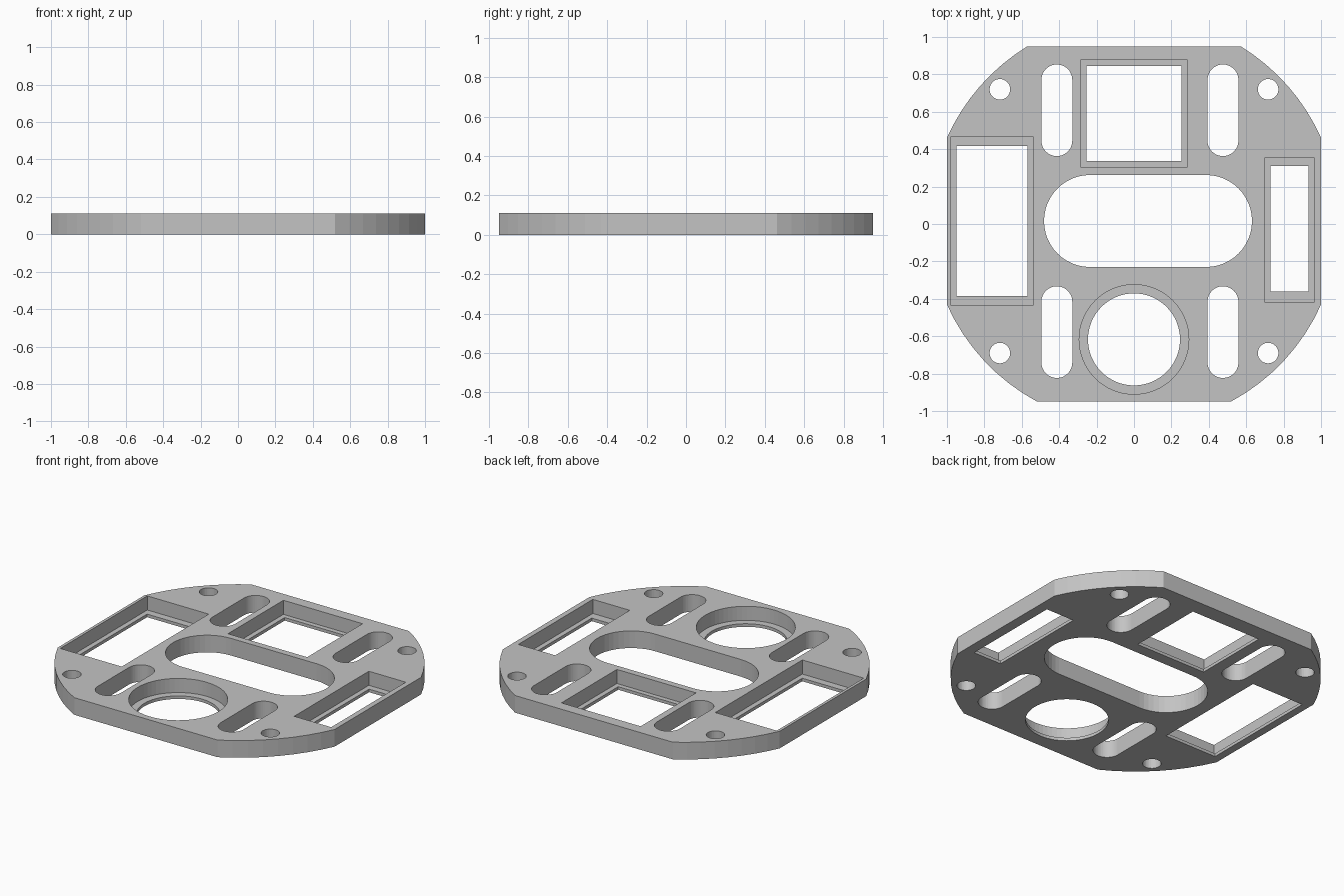
import bpy
import bmesh
from math import sin, cos, acos, asin, pi

HEIGHT = 0.112   # plate thickness
LIP = 0.02       # height of the ledge inside each recess
CY = 0.015       # centre line of the rounded outline
RADIUS = 1.095
HALF_Y = 0.95

cube = bpy.data.objects.get("Cube")
if cube:
    bpy.data.objects.remove(cube, do_unlink=True)

grey = bpy.data.materials.new("plate grey")
grey.use_nodes = True
colour = (0.55, 0.55, 0.55, 1)
grey.diffuse_color = colour
grey.node_tree.nodes["Principled BSDF"].inputs["Base Color"].default_value = colour


def arc(cx, cy, r, start, end, steps):
    """Points along an arc, both ends included."""
    angles = [start + (end - start) * i / steps for i in range(steps + 1)]
    return [(cx + r * cos(a), cy + r * sin(a)) for a in angles]


def circle(cx, cy, r, steps=48):
    return arc(cx, cy, r, 0, 2 * pi, steps)[:-1]


def rectangle(x0, x1, y0, y1):
    return [(x0, y0), (x1, y0), (x1, y1), (x0, y1)]


def slot(x0, x1, y0, y1):
    """Rectangle with fully rounded short ends."""
    r = min(x1 - x0, y1 - y0) / 2
    if x1 - x0 > y1 - y0:
        cy = (y0 + y1) / 2
        return (arc(x1 - r, cy, r, -pi / 2, pi / 2, 24)
                + arc(x0 + r, cy, r, pi / 2, 3 * pi / 2, 24))
    cx = (x0 + x1) / 2
    return arc(cx, y1 - r, r, 0, pi, 24) + arc(cx, y0 + r, r, pi, 2 * pi, 24)


def prism(name, outline, z0, z1):
    """Extrude a closed outline upward from z0 to z1."""
    bm = bmesh.new()
    face = bm.faces.new([bm.verts.new((x, y, z0)) for x, y in outline])
    top = bmesh.ops.extrude_face_region(bm, geom=[face])["geom"]
    for v in top:
        if isinstance(v, bmesh.types.BMVert):
            v.co.z = z1
    bmesh.ops.recalc_face_normals(bm, faces=bm.faces)
    mesh = bpy.data.meshes.new(name)
    bm.to_mesh(mesh)
    bm.free()
    mesh.materials.append(grey)
    obj = bpy.data.objects.new(name, mesh)
    bpy.context.collection.objects.link(obj)
    return obj


# Plate outline: a circle with all four sides cut flat
side = acos(1 / RADIUS)
back = asin((HALF_Y - CY) / RADIUS)
front = asin((HALF_Y + CY) / RADIUS)
outline = []
for start, end in ((side, back), (pi - back, pi - side),
                   (pi + side, pi + front), (2 * pi - front, 2 * pi - side)):
    outline += arc(0, CY, RADIUS, start, end, 8)
plate = prism("mounting_plate", outline, 0, HEIGHT)

# Openings that go right through
through = [slot(-0.481, 0.631, -0.23, 0.262)]
for x0, x1 in ((-0.495, -0.33), (0.393, 0.558)):
    for y0, y1 in ((0.363, 0.853), (-0.823, -0.333)):
        through.append(slot(x0, x1, y0, y1))
for x in (-0.717, 0.717):
    for y in (-0.69, 0.72):
        through.append(circle(x, y, 0.055, 32))

# Stepped openings: inner window plus a wider recess above the ledge
through += [
    rectangle(-0.254, 0.254, 0.337, 0.845),
    rectangle(-0.949, -0.57, -0.385, 0.417),
    rectangle(0.73, 0.933, -0.36, 0.31),
    circle(0, -0.617, 0.246, 64),
]
recesses = [
    rectangle(-0.286, 0.286, 0.305, 0.877),
    rectangle(-0.981, -0.537, -0.433, 0.465),
    rectangle(0.698, 0.965, -0.417, 0.353),
    circle(0, -0.617, 0.293, 64),
]

# Cut every opening, then drop the cutters
cutters = [prism("recess_cutter", o, LIP, HEIGHT + 0.1) for o in recesses]
cutters += [prism("opening_cutter", o, -0.1, HEIGHT + 0.2) for o in through]
bpy.ops.object.select_all(action='DESELECT')
bpy.context.view_layer.objects.active = plate
plate.select_set(True)
for cutter in cutters:
    cutter.hide_render = True
    mod = plate.modifiers.new("cut", 'BOOLEAN')
    mod.operation = 'DIFFERENCE'
    mod.solver = 'EXACT'
    mod.object = cutter
    bpy.ops.object.modifier_apply(modifier=mod.name)
    bpy.data.objects.remove(cutter, do_unlink=True)
